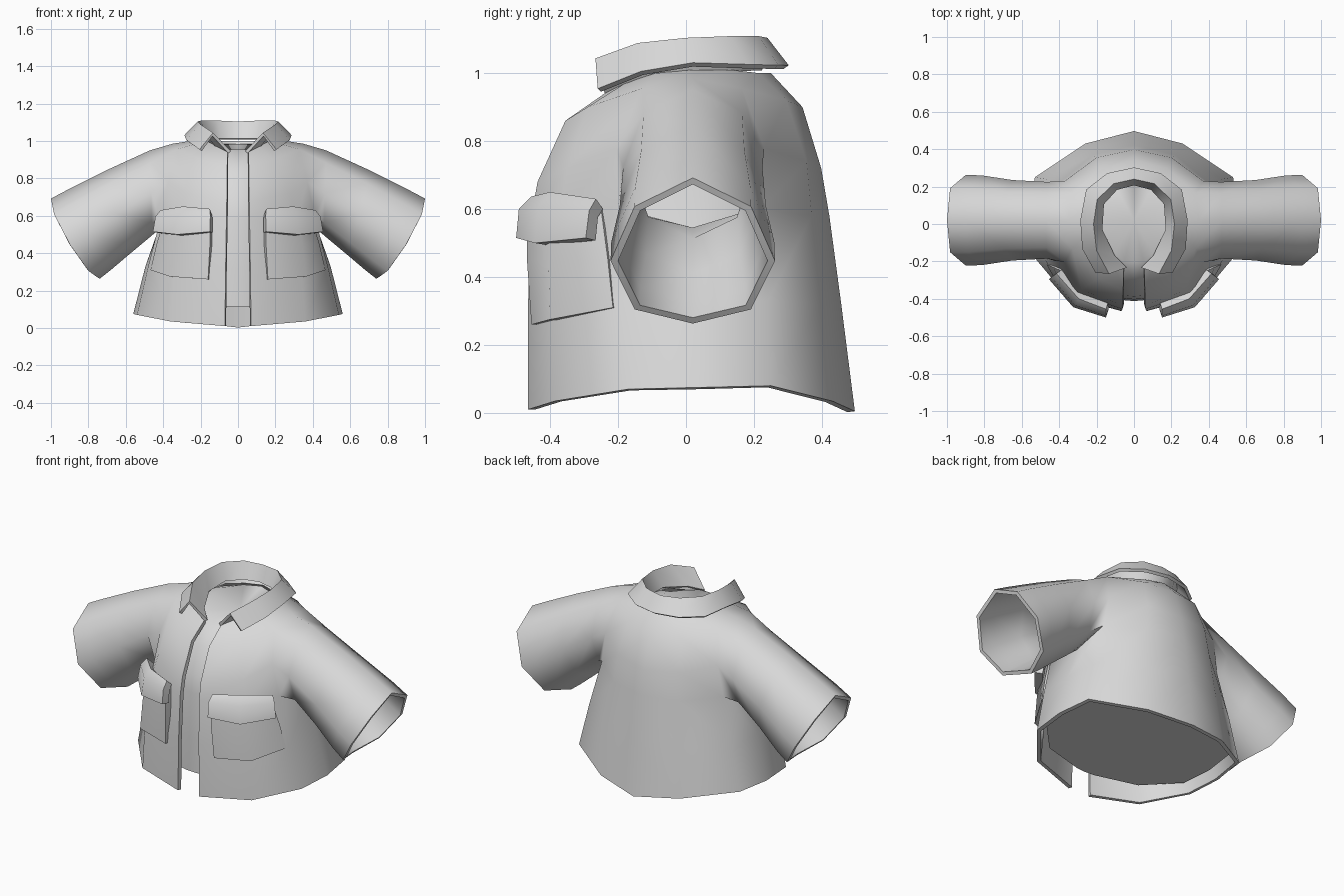
import bpy, math
from mathutils import Vector

if "Cube" in bpy.data.objects:
    bpy.data.objects.remove(bpy.data.objects["Cube"])

fabric = bpy.data.materials.new("grey_fabric")
fabric.diffuse_color = (0.7, 0.7, 0.7, 1)
fabric.use_nodes = True
fabric.node_tree.nodes["Principled BSDF"].inputs["Base Color"].default_value = fabric.diffuse_color


def make(name, verts, faces, thickness=0.0, offset=-1.0, angle=60):
    """Right-half surface, mirrored across x and thickened."""
    me = bpy.data.meshes.new(name)
    me.from_pydata([tuple(v) for v in verts], [], faces)
    me.materials.append(fabric)
    ob = bpy.data.objects.new(name, me)
    bpy.context.collection.objects.link(ob)
    mir = ob.modifiers.new("mirror", 'MIRROR')
    mir.merge_threshold = 0.002
    if thickness:
        sol = ob.modifiers.new("thickness", 'SOLIDIFY')
        sol.thickness = thickness
        sol.offset = offset
    bpy.ops.object.select_all(action='DESELECT')
    ob.select_set(True)
    bpy.context.view_layer.objects.active = ob
    bpy.ops.object.convert(target='MESH')
    bpy.ops.object.shade_smooth_by_angle(angle=math.radians(angle))
    return ob


def grid(rows, skip=()):
    """Vertices and quads of a grid, columns counter-clockwise, rows upward."""
    n = len(rows[0])
    verts = [Vector(p) for r in rows for p in r]
    faces = [(r * n + c, r * n + c + 1, (r + 1) * n + c + 1, (r + 1) * n + c)
             for r in range(len(rows) - 1) for c in range(n - 1) if (r, c) not in skip]
    return verts, faces


# Torso rows from hem to neck, each from front opening round to back centre
hem = [(.07, -.465, .01), (.36, -.385, .035), (.54, -.17, .07), (.56, .04, .075),
       (.53, .25, .08), (.26, .43, .035), (0, .497, .005)]
waist = [(.066, -.465, .32), (.34, -.39, .32), (.48, -.185, .33), (.495, .03, .33),
         (.47, .24, .33), (.24, .40, .32), (0, .457, .32)]
armpit = [(.062, -.455, .58), (.315, -.37, .58), (.41, -.20, .60), (.42, .02, .53),
          (.40, .22, .60), (.22, .37, .58), (0, .422, .58)]
chest = [(.06, -.437, .68), (.28, -.35, .72), (.37, -.205, .78), (.37, .02, .78),
         (.37, .23, .78), (.20, .355, .74), (0, .398, .72)]
shoulder = [(.058, -.355, .86), (.19, -.29, .90), (.33, -.13, .955), (.35, .02, .985),
            (.33, .165, .955), (.18, .295, .92), (0, .343, .90)]
neck = [(.055, -.24, .94), (.11, -.18, .97), (.17, -.09, 1.0), (.195, .02, 1.01),
        (.175, .13, 1.01), (.10, .215, 1.0), (0, .25, 1.0)]
rows = [hem, waist, armpit, chest, shoulder, neck]
armhole = {(2, 2), (2, 3), (3, 2), (3, 3)}
verts, faces = grid(rows, armhole)

# Sleeve: octagonal rings grown from the armhole (top, back, bottom, front)
ring = [r * 7 + c for r, c in
        ((4, 3), (4, 4), (3, 4), (2, 4), (2, 3), (2, 2), (3, 2), (4, 2))]
for top, bottom, half, bulge in (
        ((.47, .95), (.46, .495), .205, 0),
        ((.70, .845), (.58, .395), .215, .01),
        ((.90, .745), (.68, .31), .24, .025),
        ((1.0, .692), (.74, .263), .242, .03)):
    cx, cz = (top[0] + bottom[0]) / 2, (top[1] + bottom[1]) / 2
    new = []
    for k in range(8):
        a = k * math.pi / 4
        s, c = math.sin(a), math.cos(a)
        new.append(len(verts))
        verts.append(Vector((cx + (top[0] - cx) * c + bulge * abs(s),
                             .02 + half * s,
                             cz + (top[1] - cz) * c - bulge * abs(s))))
    for k in range(8):
        j = (k + 1) % 8
        faces.append((ring[k], new[k], new[j], ring[j]))
    ring = new
# Drop the unused vertex in the middle of the armhole
hole = 3 * 7 + 3
verts.pop(hole)
faces = [tuple(i - (i > hole) for i in f) for f in faces]
make("jacket_shell", verts, faces, .022)

# Inner torso that fills the jacket and closes the front opening
base = [Vector(h).lerp(Vector(w), .22) for h, w in zip(hem, waist)]
for p in base:
    p.z = .115
inner = []
for row, drop in ((base, 0), (waist, 0), (armpit, 0), (chest, 0), (shoulder, .03)):
    pts = []
    for c, p in enumerate(row):
        s = .88 if c < 2 else .92
        pts.append(Vector((p[0] * s, .02 + (p[1] - .02) * s, p[2] - drop)))
    inner.append([Vector((0, pts[0].y - .005, pts[0].z))] + pts)
inner.append([Vector((0, -.205, .955))]
             + [Vector((p[0] * .93, .02 + (p[1] - .02) * .86, .955 + .03 * c / 6))
                for c, p in enumerate(neck)])
verts, faces = grid(inner)
n, last = 8, 5 * 8
verts += [Vector((0, .02, .115)), Vector((0, .02, .92))]
low, high = len(verts) - 2, len(verts) - 1
for c in range(n - 1):
    faces += [(low, c + 1, c), (high, last + c, last + c + 1)]
make("inner_torso", verts, faces)

# Folded collar: inner stand, fold line, outer leaf edge
stand = [(.045, -.235, .94), (.11, -.17, .97), (.177, -.03, 1.0),
         (.168, .11, 1.01), (.095, .19, 1.01), (0, .215, 1.01)]
fold = [(.135, -.265, 1.035), (.20, -.14, 1.08), (.217, 0, 1.095),
        (.197, .13, 1.10), (.11, .215, 1.10), (0, .24, 1.095)]
leaf = [(.20, -.255, .95), (.27, -.13, 1.0), (.28, .02, 1.025),
        (.25, .18, 1.02), (.14, .265, 1.018), (0, .295, 1.018)]
make("collar", *grid([stand, fold, leaf]), .018, 0.0, 45)

# Chest pocket bags, wrapped round the front corner of the torso
make("pocket_bag", *grid([
    [(.16, -.455, .26), (.365, -.40, .275), (.468, -.215, .31)],
    [(.15, -.468, .45), (.345, -.405, .45), (.435, -.23, .45)],
    [(.15, -.468, .60), (.325, -.395, .60), (.39, -.25, .60)]]), .035, -1, 80)

# Pocket flaps, flaring out over the bags
make("pocket_flap", *grid([
    [(.15, -.50, .515), (.325, -.445, .50), (.455, -.295, .515)],
    [(.148, -.492, .60), (.315, -.435, .605), (.442, -.285, .595)],
    [(.15, -.455, .637), (.295, -.40, .65), (.415, -.265, .63)]]), .045, -1, 60)
